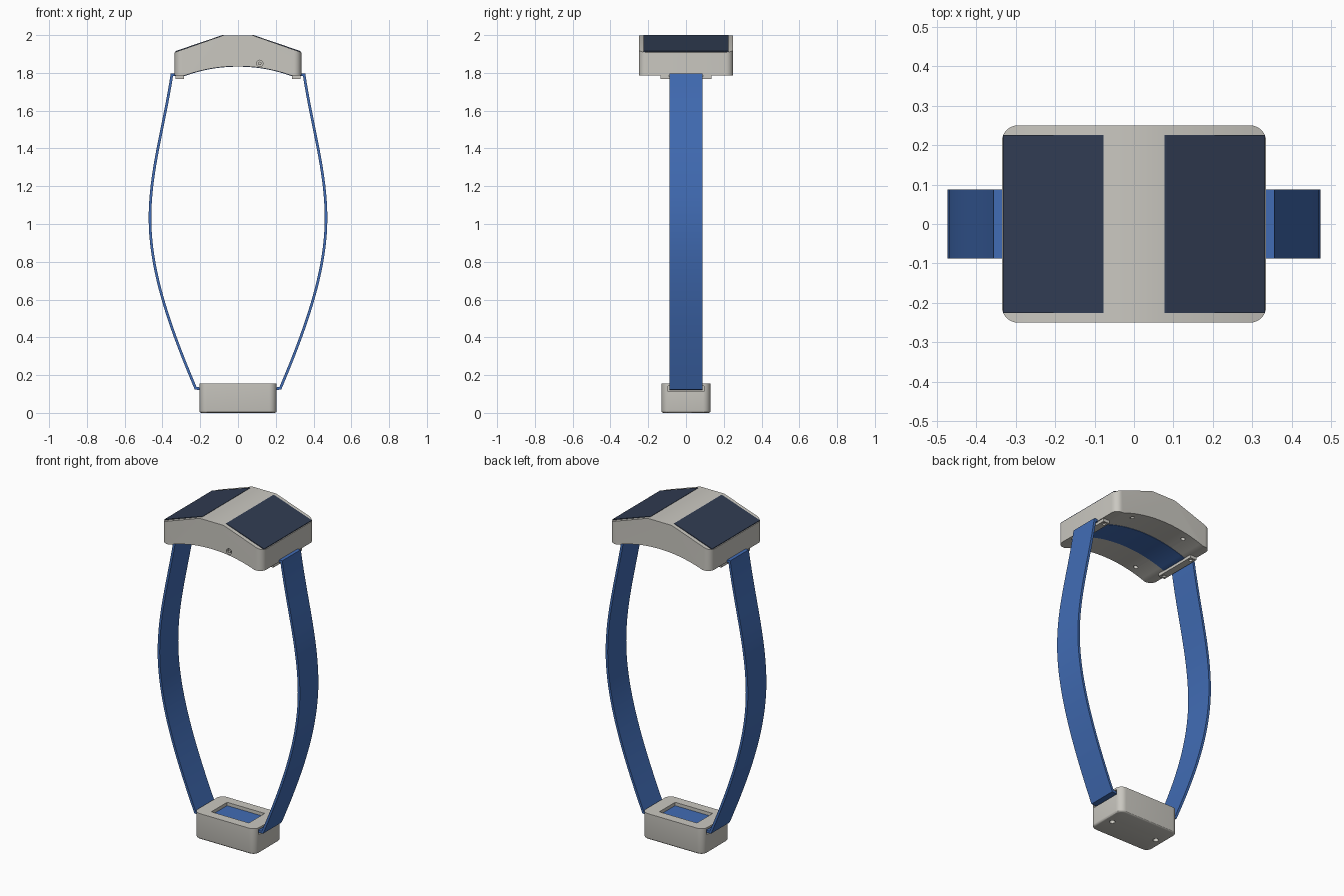
import bpy, bmesh, math
from mathutils import Vector
from mathutils.geometry import interpolate_bezier

if "Cube" in bpy.data.objects:
    bpy.data.objects.remove(bpy.data.objects["Cube"])


def material(name, rgb):
    m = bpy.data.materials.new(name)
    m.diffuse_color = (*rgb, 1)
    m.use_nodes = True
    m.node_tree.nodes["Principled BSDF"].inputs["Base Color"].default_value = m.diffuse_color
    return m


GREY = material("light grey plastic", (0.59, 0.575, 0.53))
BLUE = material("blue webbing", (0.053, 0.15, 0.46))
NAVY = material("dark solar blue", (0.03, 0.045, 0.085))


def finish(bm, name, mat):
    bmesh.ops.recalc_face_normals(bm, faces=bm.faces)
    me = bpy.data.meshes.new(name)
    bm.to_mesh(me)
    bm.free()
    ob = bpy.data.objects.new(name, me)
    bpy.context.collection.objects.link(ob)
    me.materials.append(mat)
    return ob


def smooth(ob):
    bpy.ops.object.select_all(action='DESELECT')
    ob.select_set(True)
    bpy.context.view_layer.objects.active = ob
    bpy.ops.object.shade_smooth_by_angle(angle=math.radians(30))


def extrude_profile(pts, half):
    """Solid from an x-z outline, running from y = -half to +half."""
    bm = bmesh.new()
    f = bm.faces.new([bm.verts.new((x, -half, z)) for x, z in pts])
    ret = bmesh.ops.extrude_face_region(bm, geom=[f])
    verts = [v for v in ret["geom"] if isinstance(v, bmesh.types.BMVert)]
    bmesh.ops.translate(bm, verts=verts, vec=(0, 2 * half, 0))
    return bm


def box(x0, x1, y0, y1, z0, z1):
    return extrude_profile([(x0, z0), (x1, z0), (x1, z1), (x0, z1)], 1), (y0, y1)


def make_box(name, mat, x0, x1, y0, y1, z0, z1):
    bm, ys = box(x0, x1, y0, y1, z0, z1)
    for v in bm.verts:
        v.co.y = ys[0] if v.co.y < 0 else ys[1]
    return finish(bm, name, mat)


def make_cylinder(name, mat, loc, r, depth, axis='Z'):
    bm = bmesh.new()
    bmesh.ops.create_cone(bm, cap_ends=True, segments=20, radius1=r, radius2=r, depth=depth)
    for v in bm.verts:
        if axis == 'Y':
            v.co = Vector((v.co.x, v.co.z, -v.co.y))
        v.co += Vector(loc)
    return finish(bm, name, mat)


def round_edges(bm, test, radius, seg):
    edges = [e for e in bm.edges if test(*(v.co for v in e.verts))]
    bmesh.ops.bevel(bm, geom=edges, offset=radius, segments=seg, profile=0.5, affect='EDGES')


def cut(ob, cutters):
    bpy.context.view_layer.objects.active = ob
    for c in cutters:
        c.hide_render = True
        m = ob.modifiers.new("cut", 'BOOLEAN')
        m.operation, m.solver, m.object = 'DIFFERENCE', 'EXACT', c
        bpy.ops.object.modifier_apply(modifier=m.name)
        bpy.data.objects.remove(c)


def vertical(a, b):
    return abs(a.x - b.x) < 1e-4 and abs(a.y - b.y) < 1e-4


# Underside arch of the upper housing
HALF, RISE, LOW = 0.285, 0.05, 1.785
RAD = (HALF ** 2 + RISE ** 2) / (2 * RISE)


def arch(x):
    return LOW + RISE - RAD + math.sqrt(RAD ** 2 - x * x)


# Upper housing: gabled top, arched underside, rounded corners
N = 24
under = [(-HALF + 2 * HALF * i / N, arch(-HALF + 2 * HALF * i / N)) for i in range(N + 1)]
profile = [(-0.335, LOW)] + under + [(0.335, LOW), (0.335, 1.909), (0.08, 1.998),
                                     (-0.08, 1.998), (-0.335, 1.909)]
bm = extrude_profile(profile, 0.25)
round_edges(bm, lambda a, b: vertical(a, b) and abs(a.x) > 0.33, 0.04, 8)
housing = finish(bm, "upper_housing", GREY)
holes = [make_cylinder("hole_cutter", GREY, (0.115, -0.25, 1.85), 0.017, 0.04, 'Y')]
for sx in (-1, 1):
    for sy in (-1, 1):
        holes.append(make_cylinder("hole_cutter", GREY, (sx * 0.18, sy * 0.2, arch(0.18)), 0.012, 0.05))
cut(housing, holes)
smooth(housing)
button = make_cylinder("port_pin", GREY, (0.115, -0.238, 1.85), 0.009, 0.02, 'Y')
smooth(button)

# Strap keeper bars below the housing
for side, s in (("left", -1), ("right", 1)):
    x0, x1 = sorted((s * 0.287, s * 0.33))
    bar = make_box(side + "_strap_keeper", GREY, x0, x1, -0.135, 0.135, 1.767, 1.7835)
    cut(bar, [make_cylinder("hole_cutter", GREY, (s * 0.308, y, 1.767), 0.011, 0.02)
              for y in (-0.113, 0.113)])
    smooth(bar)
    for y0 in (-0.135, 0.092):
        make_box(side + "_keeper_post", GREY, x0, x1, y0, y0 + 0.043, 1.78, 1.79)

# Solar panels lying on both slopes
for side, s in (("left", -1), ("right", 1)):
    pts = [(s * 0.078, 1.990), (s * 0.33, 1.902), (s * 0.332, 1.915), (s * 0.082, 2.0), (s * 0.078, 2.0)]
    finish(extrude_profile(pts, 0.226), side + "_solar_panel", NAVY)

# Strap: one closed loop through both housings
upper = interpolate_bezier(Vector((0.350, 1.79)), Vector((0.395, 1.5)),
                           Vector((0.466, 1.28)), Vector((0.466, 1.03)), 22)
lower = interpolate_bezier(Vector((0.466, 1.03)), Vector((0.466, 0.75)),
                           Vector((0.36, 0.45)), Vector((0.224, 0.13)), 22)
half = [Vector((0, 0.128)), Vector((0.195, 0.128))]
half += [Vector(p[:2]) for p in reversed(lower)]
half += [Vector(p[:2]) for p in reversed(upper[:-1])]
half += [Vector((HALF * (1 - i / 12), arch(HALF * (1 - i / 12)) + 0.005)) for i in range(13)]
loop = half + [Vector((-p.x, p.y)) for p in reversed(half[1:-1])]


def offset_loop(pts, d):
    out = []
    for i, p in enumerate(pts):
        a = (p - pts[i - 1]).normalized()
        b = (pts[(i + 1) % len(pts)] - p).normalized()
        na, nb = Vector((a.y, -a.x)), Vector((b.y, -b.x))
        n = (na + nb).normalized()
        out.append(p + n * d / max(n.dot(na), 0.6))
    return out


bm = bmesh.new()
rings = []
for d, y in ((0.007, -0.088), (0.007, 0.088), (-0.007, 0.088), (-0.007, -0.088)):
    rings.append([bm.verts.new((p.x, y, p.y)) for p in offset_loop(loop, d)])
n = len(loop)
for k in range(4):
    r, q = rings[k], rings[(k + 1) % 4]
    for i in range(n):
        j = (i + 1) % n
        bm.faces.new((r[i], r[j], q[j], q[i]))
smooth(finish(bm, "strap", BLUE))

# Lower case: rounded box with a window on top, strap slots and screw holes
bm = extrude_profile([(-0.205, 0), (0.205, 0), (0.205, 0.155), (-0.205, 0.155)], 0.13)
round_edges(bm, vertical, 0.04, 8)
round_edges(bm, lambda a, b: a.z < 1e-4 and b.z < 1e-4, 0.012, 3)
case = finish(bm, "lower_case", GREY)
cutters = [make_box("window_cutter", GREY, -0.125, 0.125, -0.075, 0.075, 0.124, 0.2)]
for s in (-1, 1):
    x0, x1 = sorted((s * 0.192, s * 0.25))
    cutters.append(make_box("slot_cutter", GREY, x0, x1, -0.095, 0.095, 0.113, 0.143))
    cutters.append(make_cylinder("hole_cutter", GREY, (s * 0.155, 0, 0), 0.016, 0.04))
cut(case, cutters)
smooth(case)
